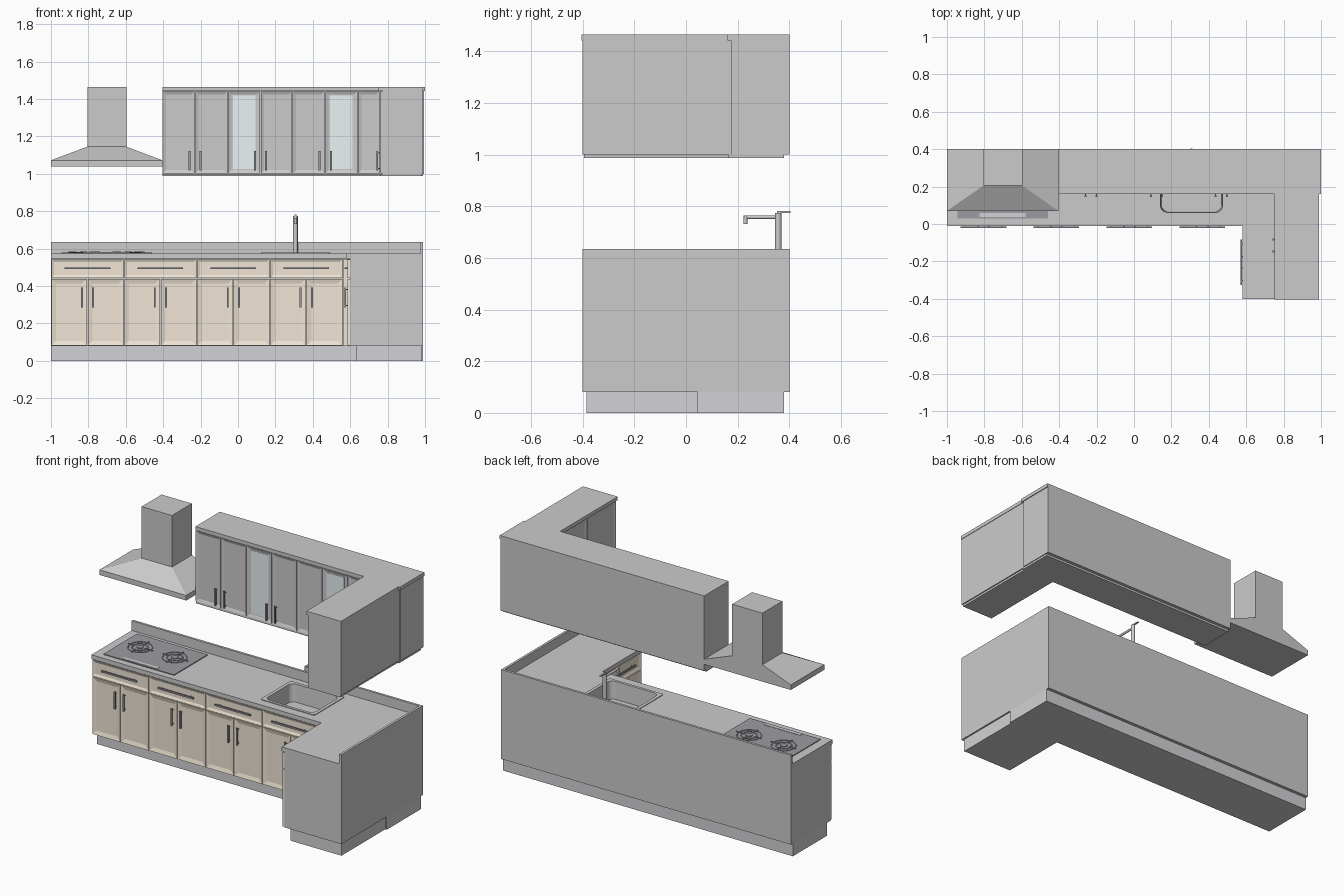
import bpy, bmesh, math
from mathutils import Matrix, Vector

if "Cube" in bpy.data.objects:
    bpy.data.objects.remove(bpy.data.objects["Cube"])


def mat(name, r, g, b):
    m = bpy.data.materials.new(name)
    m.diffuse_color = (r, g, b, 1)
    m.use_nodes = True
    m.node_tree.nodes["Principled BSDF"].inputs["Base Color"].default_value = m.diffuse_color
    return m


WOOD = mat("wood", .88, .79, .67)
STONE = mat("stone", .95, .94, .92)
KICK = mat("kick", .65, .65, .68)
DARK = mat("dark", .33, .33, .36)
GLASS = mat("glass", .82, .90, .92)


def finish(name, bm, m=None):
    bmesh.ops.recalc_face_normals(bm, faces=bm.faces)
    me = bpy.data.meshes.new(name)
    bm.to_mesh(me)
    bm.free()
    ob = bpy.data.objects.new(name, me)
    bpy.context.collection.objects.link(ob)
    if m:
        me.materials.append(m)
    return ob


def cube(bm, a, b):
    lo = Vector(map(min, a, b))
    hi = Vector(map(max, a, b))
    bmesh.ops.create_cube(bm, size=1, matrix=Matrix.Translation((lo + hi) / 2) @ Matrix.Diagonal((*(hi - lo), 1)))


def box(name, a, b, m=None):
    bm = bmesh.new()
    cube(bm, a, b)
    return finish(name, bm, m)


def loft(name, rings, m=None):
    bm = bmesh.new()
    vs = [[bm.verts.new(p) for p in r] for r in rings]
    n = len(vs[0])
    for r, s in zip(vs, vs[1:]):
        for i in range(n):
            bm.faces.new((r[i], r[(i + 1) % n], s[(i + 1) % n], s[i]))
    bm.faces.new(vs[0])
    bm.faces.new(vs[-1])
    return finish(name, bm, m)


def prism(name, pts, z0, z1, m=None):
    return loft(name, [[(x, y, z) for x, y in pts] for z in (z0, z1)], m)


def cyl(name, p, q, r, m=None, n=24):
    p, q = Vector(p), Vector(q)
    bm = bmesh.new()
    rot = (q - p).to_track_quat('Z', 'Y').to_matrix().to_4x4()
    bmesh.ops.create_cone(bm, cap_ends=True, segments=n, radius1=r, radius2=r,
                          depth=(q - p).length, matrix=Matrix.Translation((p + q) / 2) @ rot)
    ob = finish(name, bm, m)
    for f in ob.data.polygons:
        f.use_smooth = len(f.vertices) == 4
    return ob


# a cabinet run: axis its fronts face (towards minus) and the carcass plane
def at(run, u, d, z):
    axis, plane = run
    return (u, plane - d, z) if axis == 'y' else (plane - d, u, z)


def panel(name, run, u0, u1, z0, z1, m=None, frame=.026, gap=.002):
    bm = bmesh.new()
    cube(bm, at(run, u0 + gap, 0, z0 + gap), at(run, u1 - gap, .014, z1 - gap))
    out = Vector(at((run[0], 0), 0, 1, 0))
    bm.normal_update()
    f = max(bm.faces, key=lambda f: f.normal.dot(out))
    bmesh.ops.inset_region(bm, faces=[f], thickness=frame)
    bmesh.ops.translate(bm, verts=f.verts, vec=out * -.007)
    return finish(name, bm, m)


def handle(name, run, u, z, du, dz):
    # bar plus two posts
    bm = bmesh.new()
    w = .005
    cube(bm, at(run, u - max(du, w), .023, z - max(dz, w)), at(run, u + max(du, w), .031, z + max(dz, w)))
    for s in (-.8, .8):
        cu, cz = u + s * du, z + s * dz
        cube(bm, at(run, cu - .003, .013, cz - .003), at(run, cu + .003, .024, cz + .003))
    finish(name, bm, DARK)


# base carcass, worktop and plinths
body = prism("base_carcass", [(-1, .01), (.60, .01), (.60, -.40), (.99, -.40), (.99, .40), (-1, .40)], .08, .548)
top = prism("worktop", [(-1, -.01), (.58, -.01), (.58, -.40), (.99, -.40), (.99, .40), (-1, .40)], .548, .575, STONE)
box("plinth_main", (-1, .045, 0), (.99, .38, .08), KICK)
box("plinth_side", (.63, -.385, 0), (.98, .045, .08), KICK)
box("backsplash_back", (-1, .385, .575), (.975, .40, .635), STONE)
box("backsplash_side", (.975, -.40, .575), (.99, .40, .635), STONE)

# sink opening
cutter = box("sink_cutter", (.135, .055, .44), (.48, .33, .7))
for ob in (body, top):
    mod = ob.modifiers.new("hole", 'BOOLEAN')
    mod.object = cutter
    mod.operation = 'DIFFERENCE'
    mod.solver = 'EXACT'
    bpy.context.view_layer.objects.active = ob
    bpy.ops.object.modifier_apply(modifier="hole")
bpy.data.objects.remove(cutter)

# base fronts
MAIN, SIDE = ('y', .01), ('x', .60)
cols = [(MAIN, -1 + .39 * i) for i in range(4)] + [(SIDE, -.40)]
for run, u in cols:
    mid = u + .195
    panel("drawer_front", run, u, u + .39, .44, .545, WOOD, .022)
    handle("drawer_handle", run, mid, .495, .122, 0)
    for s in (-1, 1):
        panel("base_door", run, min(mid, mid + s * .195), max(mid, mid + s * .195), .08, .44, WOOD, .035)
        handle("base_door_handle", run, mid + s * .03, .338, 0, .053)
box("corner_filler", (.562, -.002, .08), (.60, .01, .545), WOOD)

# wall cabinets
box("wall_carcass_main", (-.405, .175, 1.0), (.995, .40, 1.443))
box("wall_carcass_side", (.772, -.40, 1.0), (.987, .175, 1.443))
box("wall_cornice_main", (-.405, .16, 1.443), (1, .40, 1.465))
box("wall_cornice_side", (.752, -.404, 1.443), (.99, .16, 1.465))
box("wall_base_main", (-.405, .165, .987), (.99, .38, 1.0))
box("wall_base_side", (.762, -.395, .987), (.98, .165, 1.0))

# wall doors: start, end, handle position, glazed
UP, UPS = ('y', .175), ('x', .772)
doors = [(UP, -.405, -.23, -.26, 0), (UP, -.23, -.055, -.2, 0), (UP, -.055, .12, .09, 1),
         (UP, .12, .29, .15, 0), (UP, .29, .465, .435, 0), (UP, .465, .64, .497, 1), (UP, .64, .758, None, 0),
         (UPS, -.40, -.115, -.147, 0), (UPS, -.115, .16, -.083, 0)]
for run, u0, u1, h, glazed in doors:
    panel("wall_door", run, u0, u1, 1.0, 1.443, None, .025)
    if h is not None:
        handle("wall_door_handle", run, h, 1.07, 0, .052)
    if glazed:
        box("glass_pane", at(run, u0 + .027, .006, 1.025), at(run, u1 - .027, .009, 1.418), GLASS)


# cooker hood
def rect(x0, x1, y0, y1, z):
    return [(x0, y0, z), (x1, y0, z), (x1, y1, z), (x0, y1, z)]


low, high = (-1, -.405, .07, .40), (-.805, -.597, .205, .40)
loft("hood", [rect(*low, 1.04), rect(*low, 1.072), rect(*high, 1.145), rect(*high, 1.465)])

# cooktop with two ring burners
box("cooktop", (-.945, .03, .575), (-.46, .36, .580), DARK)
box("cooktop_controls", (-.825, .037, .580), (-.58, .058, .582), KICK)
for x in (-.826, -.588):
    for r in (.07, .045):
        bpy.ops.mesh.primitive_torus_add(location=(x, .22, .5805), major_radius=r, minor_radius=.003,
                                         major_segments=32, minor_segments=6)
        bpy.context.object.name = "burner_ring"
        bpy.context.object.data.materials.append(DARK)
    cyl("burner_cap", (x, .22, .580), (x, .22, .584), .02, DARK)
    for i in range(4):
        c, s = math.cos(i * math.pi / 2), math.sin(i * math.pi / 2)
        box("burner_arm", (x + .035 * c - .003, .22 + .035 * s - .003, .58),
            (x + .085 * c + .003, .22 + .085 * s + .003, .584), DARK)


# sink
def rounded(x0, x1, y0, y1, r, z, n=6):
    pts = []
    for k, (cx, cy) in enumerate([(x1 - r, y1 - r), (x0 + r, y1 - r), (x0 + r, y0 + r), (x1 - r, y0 + r)]):
        for i in range(n + 1):
            a = math.pi / 2 * (k + i / n)
            pts.append((cx + r * math.cos(a), cy + r * math.sin(a), z))
    return pts


sink = loft("sink", [rounded(.122, .493, .045, .342, .012, .575), rounded(.122, .493, .045, .342, .012, .579),
                     rounded(.142, .473, .062, .322, .035, .579), rounded(.147, .468, .067, .317, .035, .47)])
# open the rim's underside, keep the bowl floor
bm = bmesh.new()
bm.from_mesh(sink.data)
bm.faces.ensure_lookup_table()
lid = [f for f in bm.faces if len(f.verts) > 4 and f.calc_center_median().z > .57]
bmesh.ops.delete(bm, geom=lid, context='FACES_ONLY')
up = [f for f in bm.faces if len(f.verts) > 4][0]
if up.normal.z < 0:
    bmesh.ops.reverse_faces(bm, faces=bm.faces)
bm.to_mesh(sink.data)
bm.free()
cyl("sink_drain", (.307, .19, .47), (.307, .19, .473), .022, DARK)

# tap
cyl("tap_post", (.307, .357, .575), (.307, .357, .775), .0125)
cyl("tap_spout", (.307, .357, .758), (.307, .224, .758), .007, n=16)
cyl("tap_nozzle", (.307, .23, .764), (.307, .23, .732), .008, n=16)
box("tap_lever", (.302, .352, .775), (.312, .404, .781))
